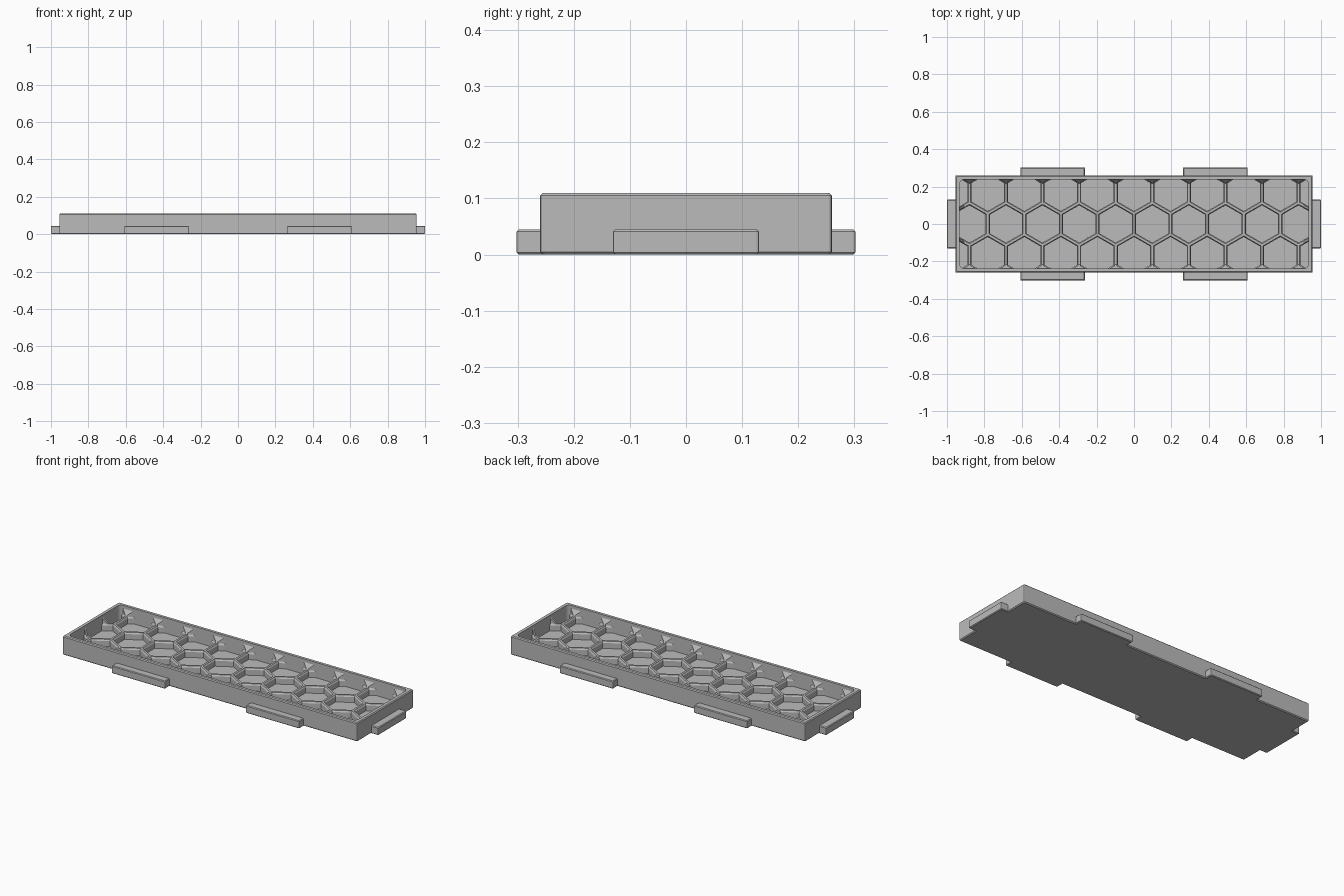
import bpy, bmesh, math

cube = bpy.data.objects.get("Cube")
if cube:
    bpy.data.objects.remove(cube, do_unlink=True)

grey = bpy.data.materials.new("light grey plastic")
grey.use_nodes = True
colour = (0.5, 0.5, 0.5, 1)
grey.diffuse_color = colour
grey.node_tree.nodes["Principled BSDF"].inputs["Base Color"].default_value = colour


def rounded_rect(hx, hy, r, z, steps=4):
    """Outline of a rounded rectangle at height z."""
    loop = []
    for quarter, (sx, sy) in enumerate([(1, 1), (-1, 1), (-1, -1), (1, -1)]):
        for i in range(steps + 1):
            a = math.pi / 2 * (quarter + i / steps)
            loop.append((sx * (hx - r) + r * math.cos(a),
                         sy * (hy - r) + r * math.sin(a), z))
    return loop


def hexagon(cx, cy, r, z):
    return [(cx + r * math.sin(-k * math.pi / 3),
             cy + r * math.cos(k * math.pi / 3), z) for k in range(6)]


def loft(bm, loops):
    """Closed solid skinned through matching outlines."""
    rings = [[bm.verts.new(p) for p in loop] for loop in loops]
    n = len(rings[0])
    for low, high in zip(rings, rings[1:]):
        for i in range(n):
            j = (i + 1) % n
            bm.faces.new((low[i], low[j], high[j], high[i]))
    bm.faces.new(rings[0][::-1])
    bm.faces.new(rings[-1])


def make(name, solids, location=(0, 0, 0)):
    bm = bmesh.new()
    for loops in solids:
        loft(bm, loops)
    bmesh.ops.recalc_face_normals(bm, faces=bm.faces)
    mesh = bpy.data.meshes.new(name)
    bm.to_mesh(mesh)
    bm.free()
    mesh.materials.append(grey)
    obj = bpy.data.objects.new(name, mesh)
    obj.location = location
    bpy.context.collection.objects.link(obj)
    return obj


def combine(obj, tool, operation):
    """Apply a boolean and discard the tool."""
    mod = obj.modifiers.new("cut", 'BOOLEAN')
    mod.operation = operation
    mod.solver = 'EXACT'
    mod.object = tool
    graph = bpy.context.evaluated_depsgraph_get()
    mesh = bpy.data.meshes.new_from_object(obj.evaluated_get(graph))
    obj.modifiers.clear()
    obj.data = mesh
    bpy.data.objects.remove(tool, do_unlink=True)


def block(hx, hy, height, bevel):
    """Outlines of a box with small chamfers."""
    return [rounded_rect(hx - inset, hy - inset, bevel, z, 2) for inset, z in
            ((bevel, 0), (0, bevel), (0, height - bevel), (bevel, height))]


HALF_X, HALF_Y, HEIGHT = 0.955, 0.26, 0.11
IN_X, IN_Y = 0.932, 0.239
FLOOR, RIB_TOP = 0.02, 0.06
PITCH = 0.1955
ROW = PITCH * math.sqrt(3) / 2

tray = make("honeycomb_tray", [block(HALF_X, HALF_Y, HEIGHT, 0.005)])

# Open space above the ribs, sloping in where the ribs meet the walls
cavity = make("cavity_cutter", [[
    rounded_rect(IN_X - inset, IN_Y - inset, 0.025, z)
    for inset, z in ((0.022, RIB_TOP), (0, 0.092), (0, 0.15))]])
combine(tray, cavity, 'DIFFERENCE')

# Three staggered rows of hexagonal pockets with chamfered rims
cells = []
for row in (-1, 0, 1):
    count = 11 if row else 10
    for i in range(count):
        cx = (i - (count - 1) / 2) * PITCH
        cells.append([hexagon(cx, row * ROW, r, z) for r, z in
                      ((0.1, FLOOR), (0.1, 0.052), (0.106, RIB_TOP), (0.106, 0.13))])
pockets = make("pocket_cutter", cells)
limit = make("pocket_limit", [[rounded_rect(IN_X, IN_Y, 0.025, z) for z in (0, 0.2)]])
combine(pockets, limit, 'INTERSECT')
combine(tray, pockets, 'DIFFERENCE')

# Locking tabs around the foot of the walls
for side, y in (("front", -1), ("back", 1)):
    for hand, x in (("right", -1), ("left", 1)):
        make(f"{side}_{hand}_tab", [block(0.173, 0.03, 0.045, 0.004)],
             (x * 0.435, y * 0.272, 0))
for hand, x in (("right", -1), ("left", 1)):
    make(f"{hand}_end_tab", [block(0.03, 0.13, 0.045, 0.004)], (x * 0.97, 0, 0))
